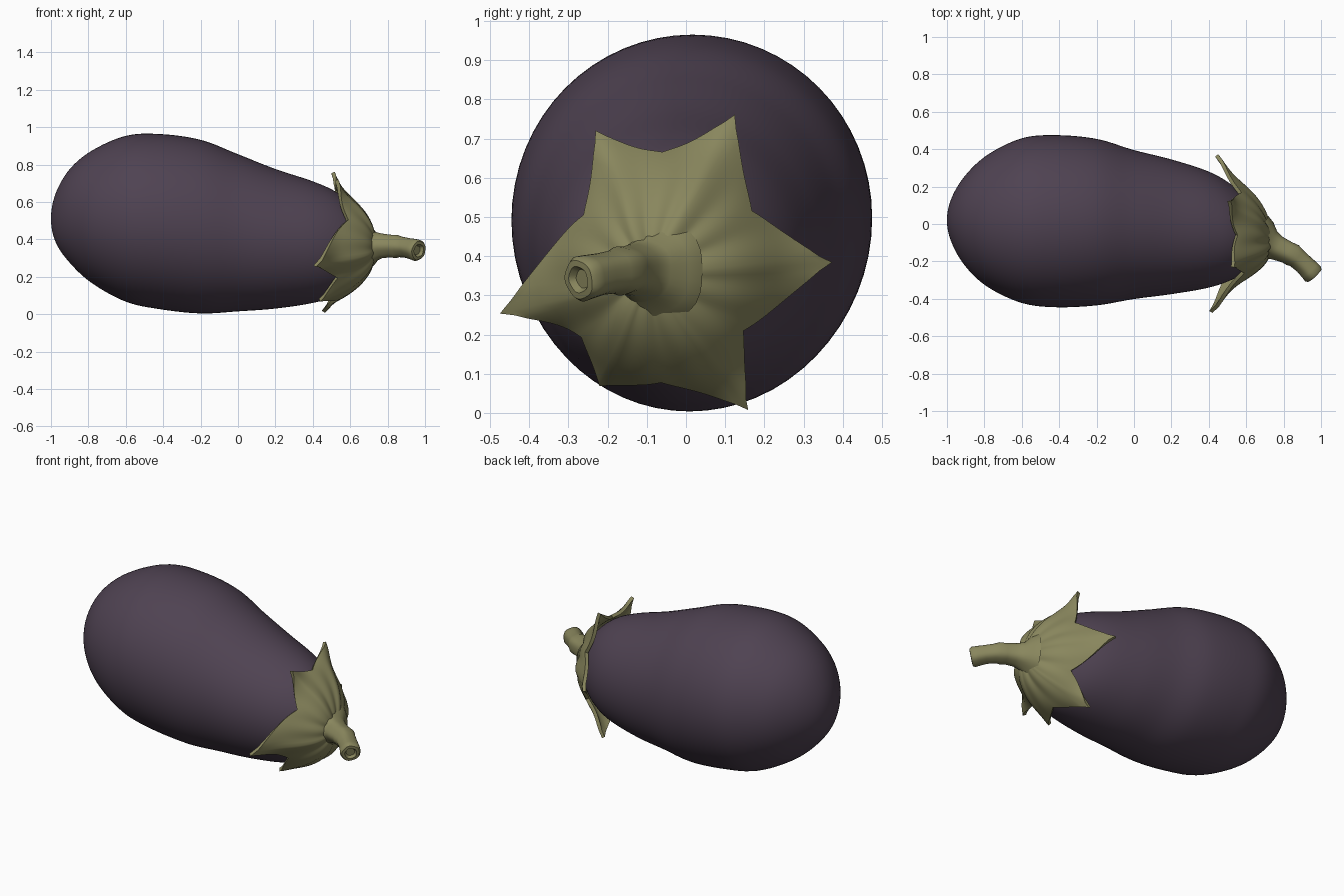
import bpy, bmesh, math
from mathutils import Vector

cube = bpy.data.objects.get("Cube")
if cube:
    bpy.data.objects.remove(cube, do_unlink=True)


def material(name, rgb):
    m = bpy.data.materials.new(name)
    m.use_nodes = True
    m.diffuse_color = (*rgb, 1)
    bsdf = m.node_tree.nodes["Principled BSDF"]
    bsdf.inputs["Base Color"].default_value = (*rgb, 1)
    bsdf.inputs["Roughness"].default_value = 0.5
    return m


purple = material("dark purple skin", (0.078, 0.055, 0.084))
green = material("olive green", (0.25, 0.24, 0.11))


def loft(name, rings, mat, thickness=0):
    """Skin a list of closed rings of points."""
    bm = bmesh.new()
    rows = [[bm.verts.new(p) for p in ring] for ring in rings]
    n = len(rows[0])
    for a, b in zip(rows, rows[1:]):
        for j in range(n):
            k = (j + 1) % n
            bm.faces.new((a[j], b[j], b[k], a[k]))
    bmesh.ops.remove_doubles(bm, verts=bm.verts, dist=1e-5)
    bmesh.ops.recalc_face_normals(bm, faces=bm.faces)
    mesh = bpy.data.meshes.new(name)
    bm.to_mesh(mesh)
    bm.free()
    mesh.materials.append(mat)
    obj = bpy.data.objects.new(name, mesh)
    bpy.context.collection.objects.link(obj)
    bpy.ops.object.select_all(action='DESELECT')
    obj.select_set(True)
    bpy.context.view_layer.objects.active = obj
    if thickness:
        mod = obj.modifiers.new("Thickness", 'SOLIDIFY')
        mod.thickness = thickness
        mod.offset = 0
        bpy.ops.object.modifier_apply(modifier=mod.name)
    bpy.ops.object.shade_smooth_by_angle(angle=math.radians(50))
    return obj


# Fruit cross-sections: x, centre y, centre z, half width, half height
SECTIONS = [
    (-1, .02, .51, 0, 0), (-.975, .02, .515, .12, .13),
    (-.9, .017, .525, .245, .25), (-.78, .017, .52, .355, .355),
    (-.6, .018, .51, .44, .443), (-.42, .015, .495, .46, .468),
    (-.2, .01, .468, .445, .464), (0, -.003, .435, .398, .42),
    (.2, -.015, .403, .36, .373), (.4, -.03, .385, .31, .325),
    (.53, -.045, .375, .25, .275), (.63, -.06, .367, .175, .195),
    (.69, -.08, .36, .09, .1), (.705, -.09, .36, 0, 0)]
LAST = len(SECTIONS) - 1


def section(i):
    """Section i, mirrored through the pole beyond either end."""
    if 0 <= i <= LAST:
        return SECTIONS[i]
    x, y, z, ry, rz = SECTIONS[-i if i < 0 else 2 * LAST - i]
    return x, y, z, -ry, -rz


def station(p):
    """Smooth section at position p along the fruit."""
    i = min(int(p), LAST - 1)
    f = p - i
    return [b + f / 2 * (c - a + f * (2*a - 5*b + 4*c - d + f * (3*(b - c) + d - a)))
            for a, b, c, d in zip(*(section(i + k) for k in (-1, 0, 1, 2)))]


def surface(p, ang, lift=0):
    """Point on the fruit, raised along the surface normal by lift."""
    x, y, z, ry, rz = station(p)
    a, b = station(max(p - .02, 0)), station(min(p + .02, LAST))
    slope = Vector((a[3] - b[3], b[0] - a[0])).normalized()
    c, s = math.cos(ang), math.sin(ang)
    return Vector((x + slope.x * lift,
                   y + c * (ry + slope.y * lift),
                   z + s * (rz + slope.y * lift)))


def position_at(x):
    lo, hi = 0, LAST
    for _ in range(30):
        mid = (lo + hi) / 2
        lo, hi = (mid, hi) if station(mid)[0] < x else (lo, mid)
    return lo


# Fruit
SIDES, STEPS = 64, 8
loft("fruit", [[surface(i / STEPS, math.tau * j / SIDES) for j in range(SIDES)]
               for i in range(LAST * STEPS + 1)], purple)

# Calyx outline: angle, x of the edge, tip lift (zero marks a notch)
OUTLINE = [(0, .41, .08), (31, .56, 0), (66, .46, .1), (93, .54, 0),
           (121, .48, .09), (150, .575, 0), (196, .37, .13), (217, .52, 0),
           (238, .42, .03), (266, .53, 0), (298, .42, .09), (323, .57, 0)]
SPLIT, ROWS = 12, 28
columns = []
for n, a in enumerate(OUTLINE):
    b = OUTLINE[(n + 1) % len(OUTLINE)]
    tip, notch = (a, b) if a[2] else (b, a)
    end = b[0] if b[0] > a[0] else b[0] + 360
    for k in range(SPLIT):
        f = k / SPLIT
        u = f if a[2] else 1 - f
        ang = math.radians(a[0] + (end - a[0]) * f)
        edge = position_at(tip[1] + (notch[1] - tip[1]) * u ** .7)
        columns.append((ang, edge, u, tip[2]))

rings = []
for r in range(ROWS + 1):
    t = r / ROWS
    ring = []
    for ang, edge, u, lift in columns:
        p = (LAST - .15) * (1 - t) + edge * t
        fold = math.sin(math.pi * t) * (.012 * (1 - u) ** 2 + .003 * math.sin(13 * ang))
        curl = lift * (1 - u) ** 3 * t ** 7
        ring.append(surface(p, ang, .017 + fold + curl))
    rings.append(ring)
loft("calyx", rings, green, thickness=.02)

# Stem: path point and radius, flared at the base, swollen at the joint
STEM = [((.67, -.085, .36), .14), ((.705, -.095, .36), .115),
        ((.73, -.108, .362), .08), ((.77, -.128, .365), .066),
        ((.82, -.15, .364), .06), ((.85, -.165, .362), .062),
        ((.87, -.18, .36), .055), ((.91, -.215, .354), .053),
        ((.94, -.245, .347), .056), ((.958, -.265, .342), .058),
        ((.966, -.274, .34), .05), ((.967, -.275, .34), .034),
        ((.956, -.263, .342), .024), ((.956, -.263, .342), 0)]
rings = []
for i, (point, radius) in enumerate(STEM):
    j = max(1, min(i, 8))
    along = (Vector(STEM[j + 1][0]) - Vector(STEM[j - 1][0])).normalized()
    side = along.cross(Vector((0, 0, 1))).normalized()
    up = side.cross(along)
    ring = []
    for k in range(32):
        a = math.tau * k / 32
        r = radius * (1 + .03 * math.cos(5 * a))
        ring.append(Vector(point) + r * (side * math.cos(a) + up * math.sin(a)))
    rings.append(ring)
loft("stem", rings, green)
